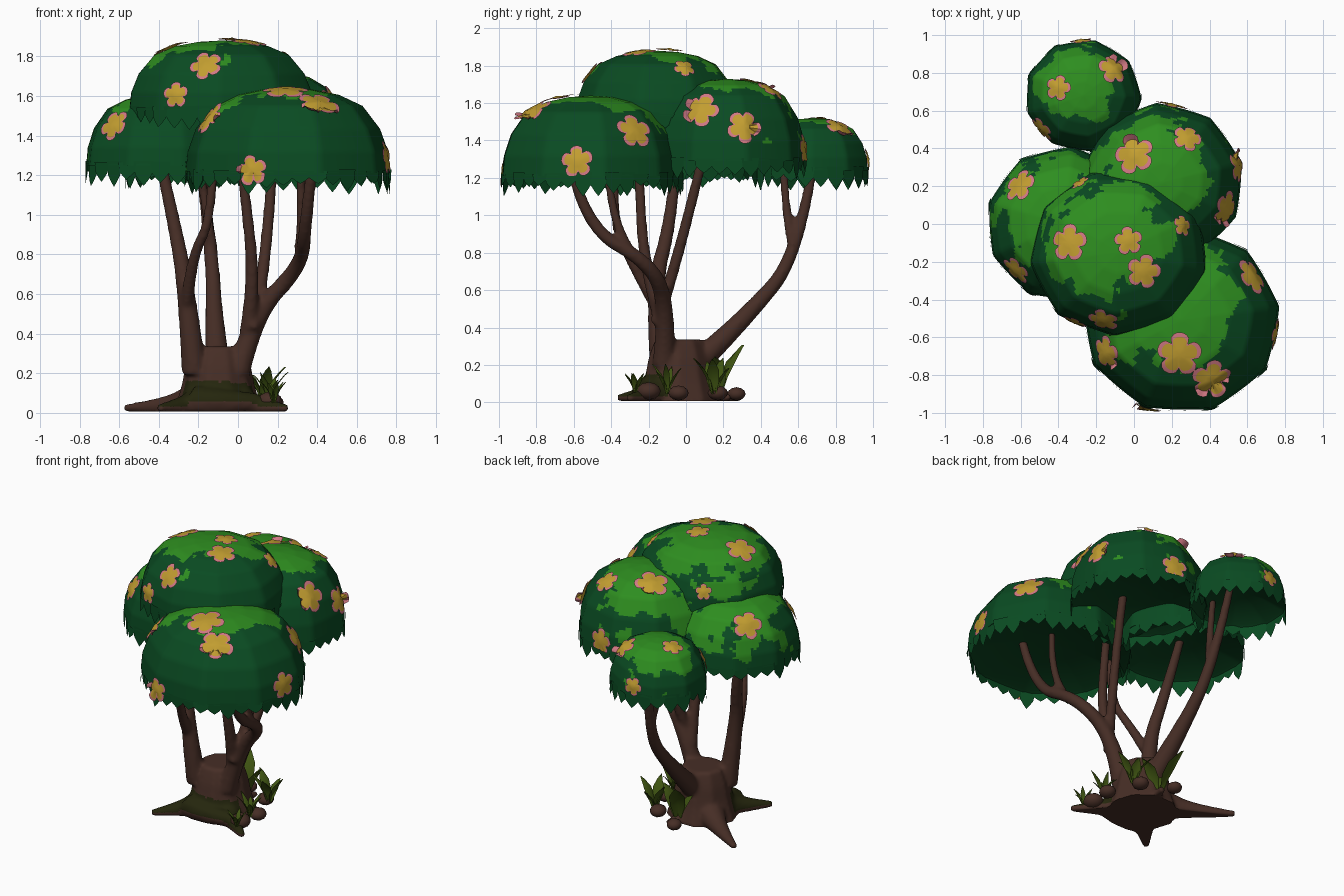
import bpy, bmesh, math, random
from mathutils import Vector, noise
from mathutils.bvhtree import BVHTree

if "Cube" in bpy.data.objects:
    bpy.data.objects.remove(bpy.data.objects["Cube"])
random.seed(4)


def mat(name, r, g, b):
    m = bpy.data.materials.new(name)
    m.diffuse_color = (r, g, b, 1)
    m.use_nodes = True
    m.node_tree.nodes["Principled BSDF"].inputs["Base Color"].default_value = m.diffuse_color
    return m


DARK = mat("dark_green", .003, .07, .016)
LIGHT = mat("light_green", .027, .27, .014)
UNDER = mat("shade_green", .003, .05, .012)
BARK = mat("bark_brown", .062, .027, .019)
MOSS = mat("moss", .018, .019, .004)
LEAF = mat("olive_leaf", .05, .09, .006)
YELLOW = mat("flower_yellow", .54, .34, .03)
PINK = mat("flower_pink", .64, .19, .23)


def finish(bm, name, mats, angle=40):
    me = bpy.data.meshes.new(name)
    bm.to_mesh(me)
    bm.free()
    for m in mats:
        me.materials.append(m)
    me.shade_smooth()
    me.set_sharp_from_angle(angle=math.radians(angle))
    ob = bpy.data.objects.new(name, me)
    bpy.context.collection.objects.link(ob)
    return ob


# ---- canopy domes: faceted plan, stepped profile, hanging leaf fringe
PROFILE = [(.25, .98), (.5, .92), (.73, .79), (.9, .52), (.98, .25), (1, 0)]
SIDES, SEG, SUB = 9, 126, 7


def dome(name, cx, cy, rx, ry, top, rim):
    bm = bmesh.new()
    rot = cx + 1

    def pt(a, r, z):
        w = 2 * math.pi / SIDES
        k = math.cos(w / 2) / math.cos((a + rot) % w - w / 2)
        k = .28 + .75 * k                             # softened polygon
        return Vector((cx + rx * r * k * math.cos(a), cy + ry * r * k * math.sin(a), z))

    def ring(r, z):
        return [bm.verts.new(pt(2 * math.pi * i / SEG, r, z)) for i in range(SEG)]

    def bridge(a, b, m=None):
        for i in range(SEG):
            j = (i + 1) % SEG
            f = bm.faces.new((a[i], b[i], b[j], a[j]))
            p = f.calc_center_median()
            q = Vector(((p.x - cx) / rx + .13, (p.y - cy) / ry - .17, 0))
            n = noise.noise(p * 7) * .30 + noise.noise(p * 20) * .14
            f.material_index = m if m is not None else int(q.length + n < .70)

    def fan(center, r, m, flip):
        for i in range(SEG):
            v = (center, r[i], r[(i + 1) % SEG])
            bm.faces.new(v[::-1] if flip else v).material_index = m

    fine, prev = [], (0, 1)
    for r, h in PROFILE:
        for s in range(1, SUB + 1):
            t = s / SUB
            fine.append((prev[0] + (r - prev[0]) * t, prev[1] + (h - prev[1]) * t))
        prev = (r, h)
    rings = [ring(r, rim + (top - rim) * h) for r, h in fine]
    fan(bm.verts.new((cx, cy, top)), rings[0], 1, False)
    for a, b in zip(rings, rings[1:]):
        bridge(a, b)
    bm.normal_update()
    tree = BVHTree.FromBMesh(bm)
    # concave underside
    low, mid = ring(.96, rim + .01), ring(.5, rim + .07)
    bridge(rings[-1], low, 2)
    bridge(low, mid, 2)
    fan(bm.verts.new((cx, cy, rim + .09)), mid, 2, True)
    # pointed leaf fringe
    n = int(2 * math.pi * rx / .085)
    for i in range(n):
        w, d = 2 * math.pi / n, random.uniform(.05, .11)
        vs = [bm.verts.new(pt(w * (i + u), 1 + .012 * (i % 2), rim - z * d))
              for u, z in ((-.1, -.2), (0, .45), (.25, .75), (.5, 1), (.75, .75), (1, .45), (1.1, -.2))]
        bm.faces.new(vs).material_index = 0
    finish(bm, name, (DARK, LIGHT, UNDER), 50)
    return tree


# ---- flowers: five petals draped on a dome, yellow with a pink edge
def flower(tree, x, y, R, name):
    p0, n0, _, _ = tree.ray_cast(Vector((x, y, 3)), Vector((0, 0, -1)))
    if p0 is None:                                    # beyond the rim: low on the side
        p0, n0, _, _ = tree.find_nearest(Vector((x, y, 1.3)))
    u = n0.orthogonal().normalized()
    v = n0.cross(u)
    spin, N = random.random() * 6, 40
    bm = bmesh.new()

    def vert(r, a, lift):
        p = p0 + r * (u * math.cos(a + spin) + v * math.sin(a + spin))
        q, n, _, d = tree.find_nearest(p)
        return bm.verts.new(q + n * lift if d < .03 else p + n0 * lift)

    def outline(a):
        return .62 + .38 * abs(math.cos(2.5 * a)) ** .5
    rings = [[vert(R * k * (outline(2 * math.pi * i / N) if k > .5 else 1),
                   2 * math.pi * i / N, l) for i in range(N)]
             for k, l in ((.3, .014), (.8, .013), (1, .012))]
    c = vert(0, 0, .02)
    for i in range(N):
        j = (i + 1) % N
        bm.faces.new((c, rings[0][i], rings[0][j]))
        for k in (0, 1):
            bm.faces.new((rings[k][i], rings[k + 1][i], rings[k + 1][j],
                          rings[k][j])).material_index = k
    finish(bm, name, (YELLOW, PINK))


def canopy(name, shape, size, spots):
    """Dome plus flowers at plan positions, largest flower first."""
    tree = dome(name, *shape)
    for i, (x, y) in enumerate(spots):
        flower(tree, x, y, size - .008 * i, f"{name}_flower_{i + 1}")


canopy("top_canopy", (-.08, -.15, .46, .43, 1.88, 1.53), .1,
       [(-.34, -.1), (.05, -.25), (-.16, -.5), (-.03, -.09), (-.31, -.51), (.25, -.01), (-.28, .21)])
canopy("back_right_canopy", (.15, .22, .42, .41, 1.73, 1.29), .11,
       [(0, .37), (.48, .08), (.54, .31), (.2, .62), (.28, .45)])
canopy("front_right_canopy", (.25, -.51, .51, .48, 1.64, 1.21), .12,
       [(.24, -.69), (.41, -.82), (.62, -.28), (-.14, -.68), (.74, -.58), (.07, -.97)])
canopy("left_canopy", (-.37, 0, .4, .4, 1.61, 1.25), .095, [(-.6, .2), (-.62, -.24)])
canopy("back_canopy", (-.27, .68, .3, .29, 1.52, 1.24), .085,
       [(-.11, .82), (-.48, .51), (-.4, .72), (-.28, .97)])

# ---- trunk, roots and branches: tapered curves fused by a remesh
cu = bpy.data.curves.new("trunk_paths", 'CURVE')
cu.dimensions, cu.bevel_depth, cu.bevel_resolution = '3D', 1, 3
cu.use_fill_caps = True


def limb(radii, *pts):
    """Smooth tapered tube; two radii are spread along the points."""
    sp = cu.splines.new('NURBS')
    sp.points.add(len(pts) - 1)
    for i, p in enumerate(pts):
        t = (i / (len(pts) - 1)) ** .6
        sp.points[i].co = (*p, 1)
        sp.points[i].radius = radii[0] + (radii[1] - radii[0]) * t if len(radii) == 2 else radii[i]
    sp.order_u, sp.use_endpoint_u, sp.resolution_u = 3, True, 8


CENTRE = Vector((-.1, -.04, 0))
limb((.23, .2, .18, .165, .13), *[CENTRE + Vector((0, 0, .084 * i)) for i in range(5)])
# left limb and its fork
limb((.065, .027), (-.22, -.13, .2), (-.26, -.18, .62), (-.32, -.08, .95), (-.42, -.04, 1.4))
limb((.036, .022), (-.26, -.16, .52), (-.24, -.31, .78), (-.12, -.4, 1), (-.11, -.38, 1.62))
# right limb and its forks
limb((.062, .028), (0, -.12, .2), (.08, -.1, .5), (.32, -.18, .74), (.34, -.55, .94), (.38, -.62, 1.3))
limb((.028, .022), (.31, -.31, .83), (.33, -.41, 1), (.31, -.42, 1.3))
limb((.045, .024), (.05, -.12, .4), (.08, -.2, .65), (.05, -.25, 1), (-.03, -.26, 1.62))
limb((.036, .028), (.07, -.16, .42), (.15, -.05, .72), (.18, .11, 1.4))
# back limb and its fork
limb((.07, .025), (-.1, .05, .2), (-.12, .33, .46), (-.13, .61, .8), (-.2, .69, 1.34))
limb((.028, .022), (-.13, .57, .84), (-.16, .53, 1), (-.2, .52, 1.31))
# roots spread from the foot and thin out towards the ground
for x, y, r in ((-.57, .29, .13), (-.4, -.36, .15), (.25, -.31, .14), (-.03, .24, .09)):
    tip = Vector((x, y, .025))
    limb((r, .02), *[CENTRE.lerp(tip, t) + Vector((0, 0, .09 * (1 - t) ** 2))
                     for t in (.1, .35, .65, 1)])
limb((.08, .05), (-.22, -.2, .06), (-.08, -.25, .06), (.1, -.2, .05))

guide = bpy.data.objects.new("trunk_guide", cu)
bpy.context.collection.objects.link(guide)
deps = bpy.context.evaluated_depsgraph_get()
tmp = bpy.data.objects.new("trunk_blend", bpy.data.meshes.new_from_object(guide.evaluated_get(deps)))
bpy.context.collection.objects.link(tmp)
rm = tmp.modifiers.new("fuse", 'REMESH')
rm.mode, rm.voxel_size = 'VOXEL', .013
sm = tmp.modifiers.new("soften", 'SMOOTH')
sm.factor, sm.iterations = .5, 6
deps = bpy.context.evaluated_depsgraph_get()
bm = bmesh.new()
bm.from_mesh(bpy.data.meshes.new_from_object(tmp.evaluated_get(deps)))
bpy.data.objects.remove(tmp)
bpy.data.objects.remove(guide)
for v in bm.verts:                                   # flat foot on the ground
    v.co.z = max(v.co.z, .008)
bm.normal_update()
for f in bm.faces:                                   # moss on the front roots
    p = f.calc_center_median()
    edge = .17 - .4 * abs(p.x + .13) ** 1.5 + .03 * noise.noise(p * 12)
    f.material_index = int(p.y < -.1 and .03 < p.z < edge and f.normal.z > .02)
finish(bm, "trunk", (BARK, MOSS), 60)

# ---- stones around the foot
for i, (x, y, r) in enumerate([(.16, -.2, .06), (.18, -.04, .05), (.09, .17, .05), (-.1, .27, .045)]):
    bm = bmesh.new()
    bmesh.ops.create_icosphere(bm, subdivisions=2, radius=r)
    for v in bm.verts:
        v.co = Vector((x + v.co.x * 1.05, y + v.co.y * 1.1, max(.005, r + v.co.z * .8)))
    finish(bm, f"stone_{i + 1}", (BARK,))


# ---- leafy plants: arching pointed blades
def plant(name, x, y, blades, length, width):
    bm = bmesh.new()
    for b in range(blades):
        a = 2 * math.pi * b / blades + random.uniform(-.3, .3)
        out, side = Vector((math.cos(a), math.sin(a), 0)), Vector((-math.sin(a), math.cos(a), 0))
        L, prev = length * random.uniform(.75, 1.1), None
        for t, w in ((0, .4), (.3, .9), (.6, 1), (.85, .5), (1, .03)):
            p = Vector((x, y, .045)) + out * L * .45 * t ** 1.6 + Vector((0, 0, L * (t - .2 * t * t)))
            row = [bm.verts.new(p + side * width * w * s / 2 + out * .15 * width * abs(s))
                   for s in (-1, 0, 1)]
            for k in (0, 1) if prev else ():
                bm.faces.new((prev[k], prev[k + 1], row[k + 1], row[k]))
            prev = row
    finish(bm, name, (LEAF,))


plant("front_plant", .18, -.27, 6, .13, .03)
plant("side_plant", .16, -.1, 6, .19, .035)
plant("back_side_plant", .13, .15, 5, .23, .065)
plant("back_plant", -.06, .17, 3, .3, .1)
